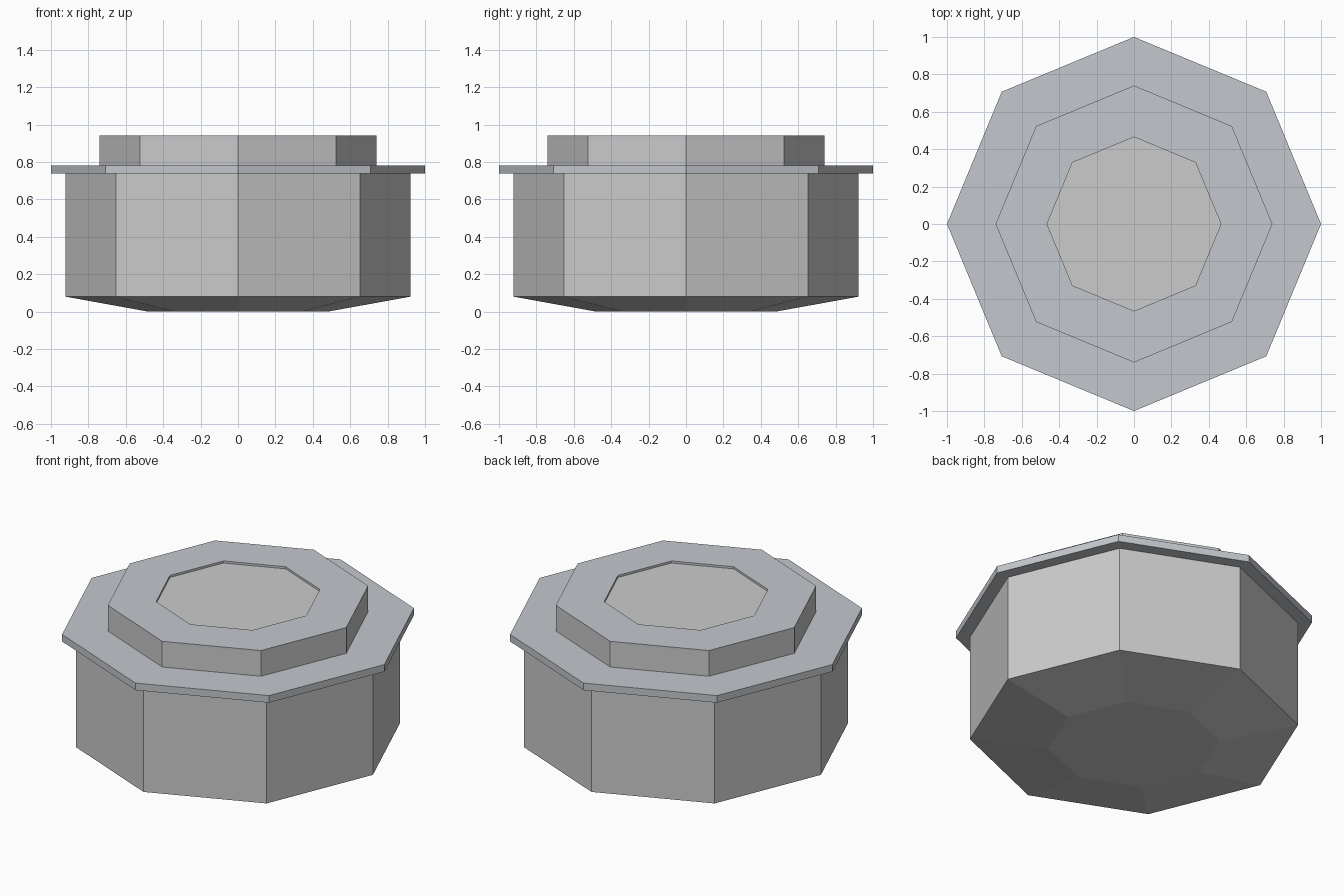
import bpy, bmesh
from math import cos, sin, pi

if "Cube" in bpy.data.objects:
    bpy.data.objects.remove(bpy.data.objects["Cube"])

SIDES = 8


def lathe(name, profile, closed=False, material=None):
    """Sweep (radius, z) points round z in eight flat steps; cap both ends unless closed."""
    bm = bmesh.new()
    rings = [[bm.verts.new((r * cos(2 * pi * i / SIDES), r * sin(2 * pi * i / SIDES), z))
              for i in range(SIDES)] for r, z in profile]
    pairs = list(zip(rings, rings[1:]))
    if closed:
        pairs.append((rings[-1], rings[0]))
    else:
        bm.faces.new(rings[0][::-1])
        bm.faces.new(rings[-1])
    for low, high in pairs:
        for i in range(SIDES):
            j = (i + 1) % SIDES
            bm.faces.new((low[i], low[j], high[j], high[i]))
    bmesh.ops.recalc_face_normals(bm, faces=bm.faces)
    mesh = bpy.data.meshes.new(name)
    bm.to_mesh(mesh)
    bm.free()
    if material:
        mesh.materials.append(material)
    obj = bpy.data.objects.new(name, mesh)
    bpy.context.collection.objects.link(obj)
    return obj


trim = bpy.data.materials.new("trim_grey")
trim.diffuse_color = (0.55, 0.575, 0.61, 1)
trim.use_nodes = True
trim.node_tree.nodes["Principled BSDF"].inputs["Base Color"].default_value = trim.diffuse_color

# Main body with tapered underside
lathe("body", [(0.48, 0), (0.922, 0.08), (0.922, 0.738)])

# Wide thin flange
lathe("flange", [(1.0, 0.738), (1.0, 0.782)], material=trim)

# Raised neck, whose top is the recessed centre panel
lathe("neck", [(0.74, 0.782), (0.74, 0.928)])

# Thin ring plate framing the centre panel
lathe("top_ring", [(0.74, 0.928), (0.74, 0.941), (0.465, 0.941), (0.465, 0.928)],
      closed=True, material=trim)
